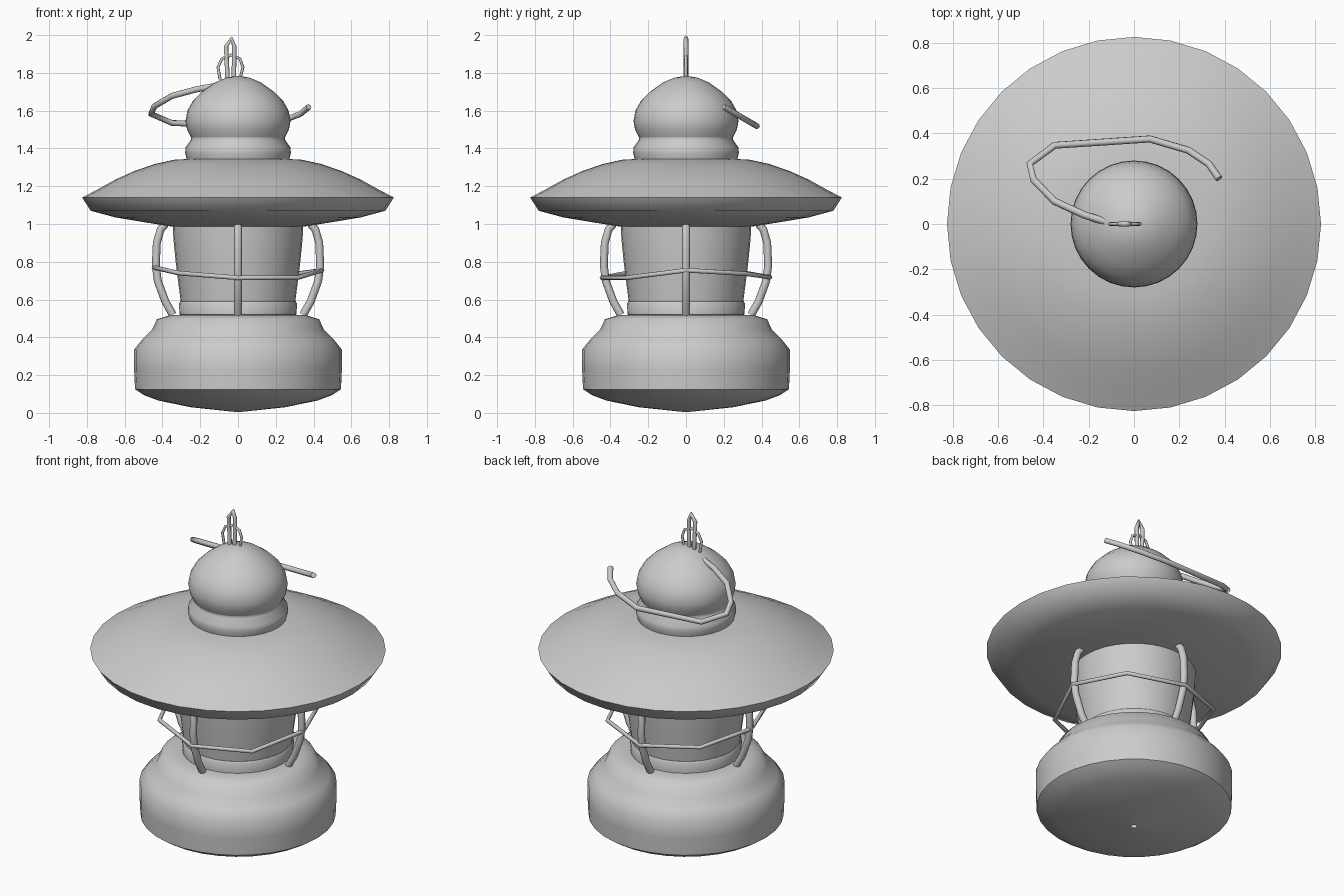
import bpy, bmesh, math

if "Cube" in bpy.data.objects:
    bpy.data.objects.remove(bpy.data.objects["Cube"])

SIDES = 32


def lathe(name, profile):
    """Revolve (radius, height) points around z."""
    bm = bmesh.new()
    rings = []
    for r, z in profile:
        if r == 0:
            rings.append([bm.verts.new((0, 0, z))] * SIDES)
        else:
            rings.append([bm.verts.new((r * math.cos(a), r * math.sin(a), z))
                          for a in (2 * math.pi * i / SIDES for i in range(SIDES))])
    for low, high in zip(rings, rings[1:]):
        for i in range(SIDES):
            j = (i + 1) % SIDES
            quad = list(dict.fromkeys((low[i], low[j], high[j], high[i])))
            bm.faces.new(quad)
    bmesh.ops.recalc_face_normals(bm, faces=bm.faces)
    mesh = bpy.data.meshes.new(name)
    bm.to_mesh(mesh)
    bm.free()
    obj = bpy.data.objects.new(name, mesh)
    bpy.context.collection.objects.link(obj)
    bpy.ops.object.select_all(action='DESELECT')
    obj.select_set(True)
    bpy.context.view_layer.objects.active = obj
    bpy.ops.object.shade_smooth_by_angle(angle=math.radians(50))
    return obj


def tube(name, points, radius, closed=False):
    """Round wire through the given points."""
    curve = bpy.data.curves.new(name, 'CURVE')
    curve.dimensions = '3D'
    curve.bevel_depth = radius
    curve.bevel_resolution = 2
    curve.use_fill_caps = True
    spline = curve.splines.new('POLY')
    spline.points.add(len(points) - 1)
    for p, co in zip(spline.points, points):
        p.co = (*co, 1)
    spline.use_cyclic_u = closed
    obj = bpy.data.objects.new(name, curve)
    bpy.context.collection.objects.link(obj)
    return obj


# Fuel tank base with a tiny drain hole underneath
lathe("base", [(0.015, 0.005), (0.25, 0.03), (0.42, 0.065), (0.50, 0.095), (0.545, 0.125),
               (0.55, 0.23), (0.55, 0.335), (0.51, 0.385), (0.455, 0.44), (0.43, 0.495),
               (0.36, 0.518), (0.29, 0.518)])

# Collar and glass chimney
lathe("glass_collar", [(0.27, 0.51), (0.31, 0.52), (0.312, 0.58), (0.305, 0.59), (0.28, 0.59)])
lathe("glass", [(0.302, 0.58), (0.315, 0.68), (0.33, 0.80), (0.342, 0.92), (0.346, 1.0)])

# Wide shade, convex below
lathe("shade", [(0.0, 0.985), (0.34, 0.985), (0.50, 1.01), (0.65, 1.035), (0.78, 1.07),
                (0.825, 1.14), (0.74, 1.185), (0.65, 1.235), (0.55, 1.28), (0.44, 1.318),
                (0.34, 1.34), (0.25, 1.345)])

# Vent collar and dome cap
lathe("vent_collar", [(0.25, 1.335), (0.272, 1.345), (0.28, 1.375), (0.278, 1.405),
                      (0.25, 1.445), (0.248, 1.46), (0.265, 1.49)])
lathe("dome", [(0.25, 1.46), (0.27, 1.50), (0.278, 1.545), (0.268, 1.60), (0.24, 1.65),
               (0.19, 1.70), (0.12, 1.75), (0.06, 1.775), (0, 1.785)])

# Guard cage: four uprights and a slightly bent wire ring
bar = [(0.385, 1.0), (0.41, 0.97), (0.43, 0.90), (0.435, 0.78), (0.425, 0.70),
       (0.385, 0.59), (0.345, 0.52)]
for k in range(4):
    c, s = math.cos(k * math.pi / 2), math.sin(k * math.pi / 2)
    tube(f"guard_bar_{k + 1}", [(r * c, r * s, z) for r, z in bar], 0.021)
ring_heights = [0.755, 0.737, 0.718, 0.74, 0.77, 0.74, 0.715, 0.715]
tube("guard_ring", [(0.445 * math.cos(k * math.pi / 4), 0.445 * math.sin(k * math.pi / 4), z)
                    for k, z in enumerate(ring_heights)], 0.012, closed=True)

# Carrying handle, lying in a tilted plane behind the dome
handle = [(0.375, 0.20), (0.33, 0.265), (0.24, 0.325), (0.07, 0.375), (-0.35, 0.347),
          (-0.46, 0.265), (-0.443, 0.195), (-0.35, 0.10), (-0.22, 0.04), (-0.11, 0.005),
          (-0.02, 0.0)]
tube("handle", [(x, y, 1.736 - 0.58 * y) for x, y in handle], 0.016)

# Hanging hook and its small wire loop
tube("hook", [(-0.055, 0, 1.76), (-0.063, 0, 1.94), (-0.034, 0, 1.983), (-0.02, 0, 1.94),
              (-0.022, 0, 1.76)], 0.012)
tube("hook_loop", [(-0.095, 0, 1.765), (-0.106, 0, 1.83), (-0.085, 0, 1.875), (-0.035, 0, 1.895),
                   (0.01, 0, 1.875), (0.026, 0, 1.83), (0.01, 0, 1.765)], 0.008)
